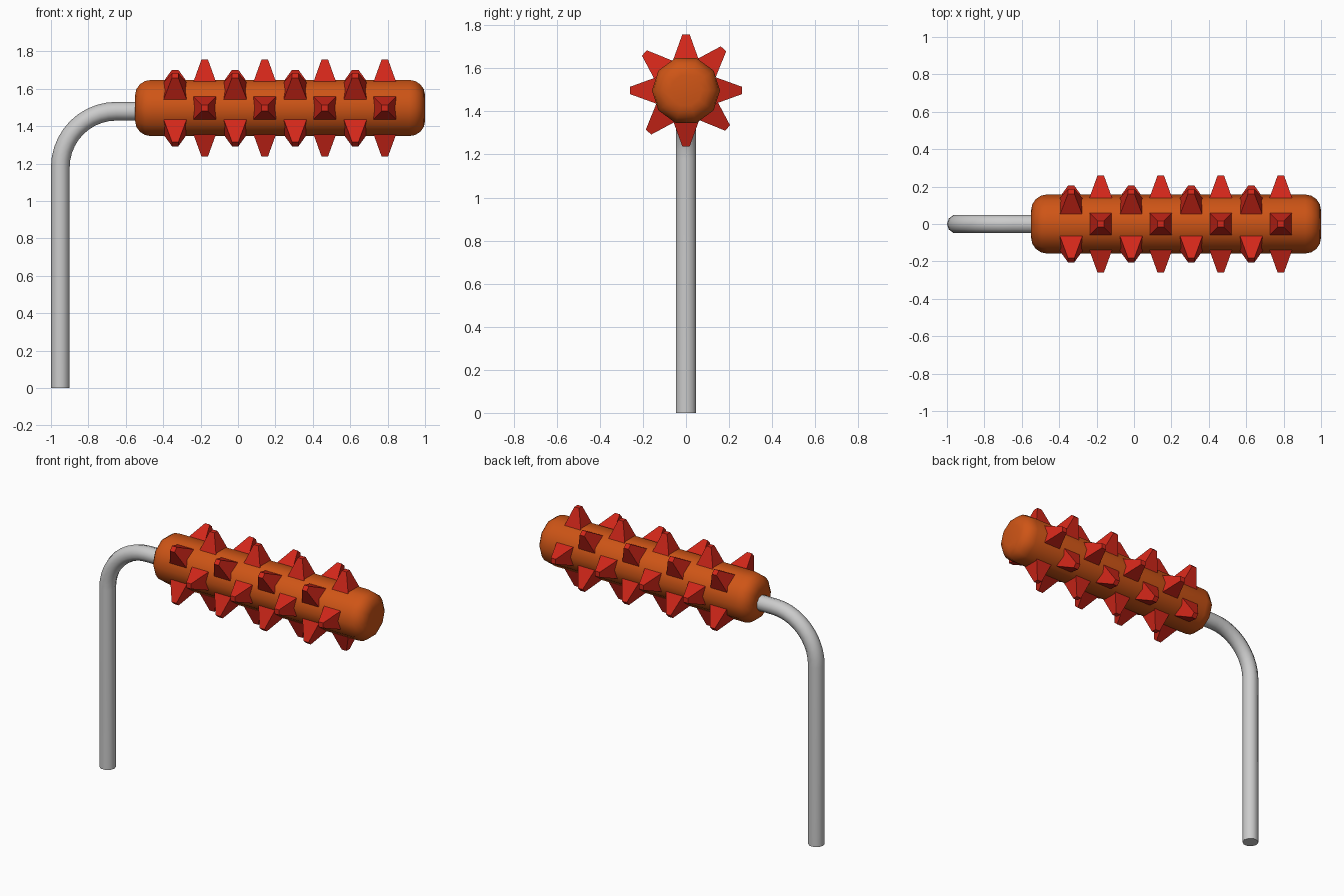
import bpy, bmesh
from math import sin, cos, pi, radians
from mathutils import Vector, Matrix

if "Cube" in bpy.data.objects:
    bpy.data.objects.remove(bpy.data.objects["Cube"])

SIDES = 10
AXIS_Z = 1.497          # height of the grip axis


def material(name, color):
    m = bpy.data.materials.new(name)
    m.diffuse_color = (*color, 1)
    m.use_nodes = True
    m.node_tree.nodes["Principled BSDF"].inputs["Base Color"].default_value = m.diffuse_color
    return m


def finish(name, bm, mat=None, smooth=True):
    bmesh.ops.recalc_face_normals(bm, faces=bm.faces[:])
    me = bpy.data.meshes.new(name)
    bm.to_mesh(me)
    bm.free()
    ob = bpy.data.objects.new(name, me)
    bpy.context.collection.objects.link(ob)
    if mat:
        me.materials.append(mat)
    if smooth:
        bpy.ops.object.select_all(action='DESELECT')
        ob.select_set(True)
        bpy.context.view_layer.objects.active = ob
        bpy.ops.object.shade_smooth_by_angle(angle=radians(45))
    return ob


def skin(rings):
    """Closed tube through a list of vertex-position rings."""
    bm = bmesh.new()
    vs = [[bm.verts.new(p) for p in ring] for ring in rings]
    for a, b in zip(vs, vs[1:]):
        for i in range(len(a)):
            j = (i + 1) % len(a)
            bm.faces.new((a[i], a[j], b[j], b[i]))
    bm.faces.new(vs[0])
    bm.faces.new(vs[-1])
    return bm


def ring(center, u, v, r):
    return [center + r * (cos(2 * pi * i / SIDES) * u + sin(2 * pi * i / SIDES) * v)
            for i in range(SIDES)]


orange = material("orange", (0.62, 0.09, 0.008))
red = material("red", (0.65, 0.02, 0.01))
Y, Z = Vector((0, 1, 0)), Vector((0, 0, 1))

# Bent rod: upright, quarter bend, short run into the grip
BEND, R = 0.30, 0.05
corner = Vector((-0.95 + BEND, 0, 1.48 - BEND))
stations = [(Vector((-0.95, 0, 0)), 0)]
for k in range(11):
    a = k / 10 * pi / 2
    stations.append((corner + BEND * Vector((-cos(a), 0, sin(a))), a))
stations.append((Vector((-0.5, 0, 1.48)), pi / 2))
finish("rod", skin([ring(c, Vector((cos(a), 0, -sin(a))), Y, R) for c, a in stations]))

# Grip: ten-sided cylinder with rounded ends
X0, X1, RAD, B = -0.55, 1.0, 0.158, 0.085
half = [(B * (1 - cos(t)), RAD - B + B * sin(t)) for t in [k / 4 * pi / 2 for k in range(5)]]
profile = [(X0 + d, r) for d, r in half] + [(X1 - d, r) for d, r in reversed(half)]
finish("grip", skin([ring(Vector((x, 0, AXIS_Z)), Y, Z, r) for x, r in profile]), orange)

# Spikes: blunt four-sided pyramids in alternating rings of four
bm = bmesh.new()
STEP = 0.321
for start, turn in ((-0.178, 0), (-0.336, 48)):
    for n in range(4):
        for q in range(4):
            m = (Matrix.Translation((start + n * STEP, 0, AXIS_Z))
                 @ Matrix.Rotation(radians(turn + 90 * q - 90), 4, 'X')
                 @ Matrix.Translation((0, 0, 0.195))
                 @ Matrix.Rotation(pi / 4, 4, 'Z'))
            bmesh.ops.create_cone(bm, cap_ends=True, segments=4, radius1=0.064 * 2 ** 0.5,
                                  radius2=0.017 * 2 ** 0.5, depth=0.13, matrix=m)
finish("spikes", bm, red, smooth=False)
